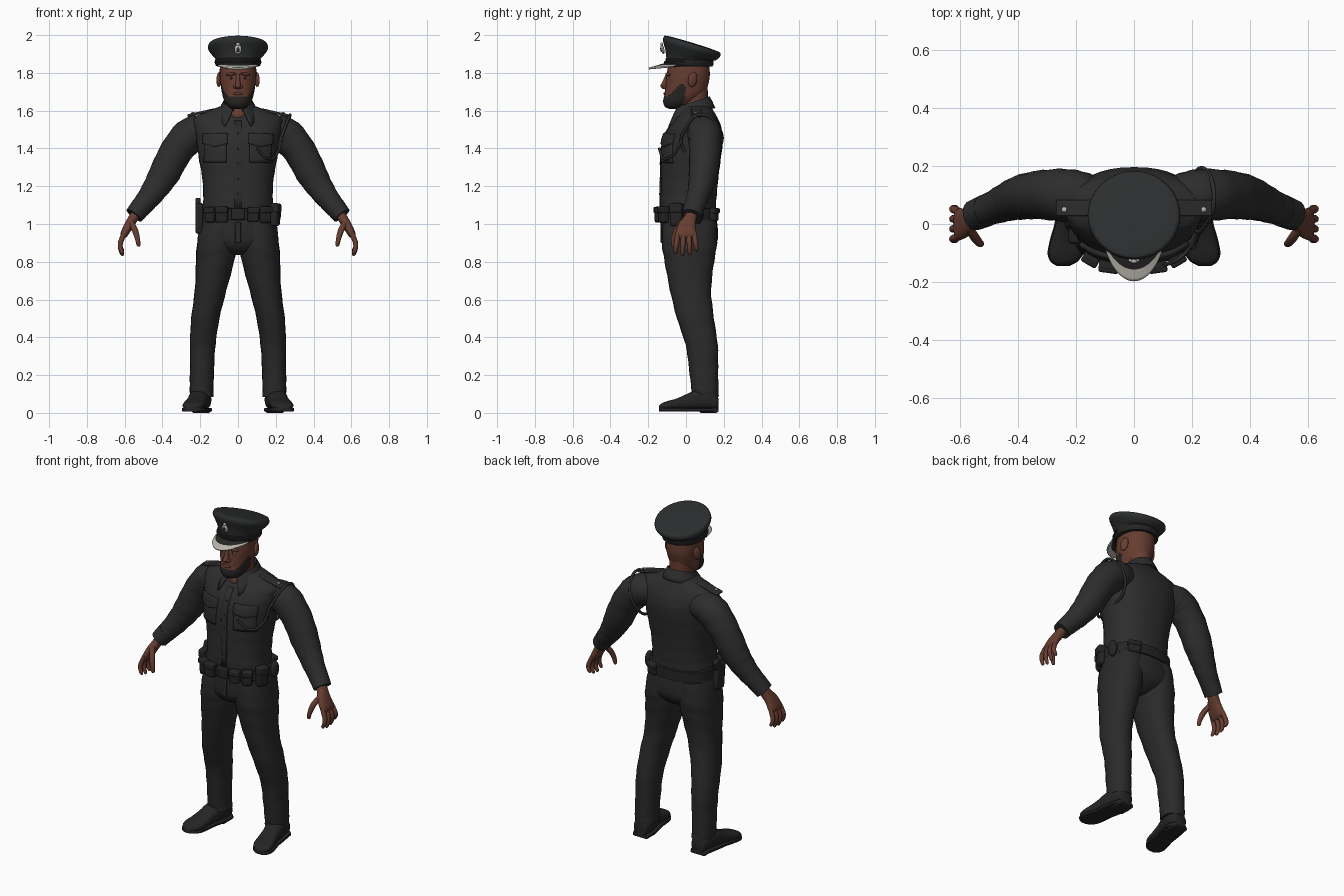
import bpy, bmesh, math
from mathutils import Vector, Matrix
from mathutils.bvhtree import BVHTree

if "Cube" in bpy.data.objects:
    bpy.data.objects.remove(bpy.data.objects["Cube"])


def material(name, rgb):
    m = bpy.data.materials.new(name)
    m.diffuse_color = (*rgb, 1)
    m.use_nodes = True
    m.node_tree.nodes["Principled BSDF"].inputs["Base Color"].default_value = m.diffuse_color
    return m


SHIRT = material("shirt charcoal", (.026, .026, .027))
PANTS = material("trouser charcoal", (.023, .023, .024))
HAT = material("cap charcoal", (.025, .027, .028))
LEATHER = material("black leather", (.018, .018, .019))
SKIN = material("brown skin", (.135, .047, .030))
BEARD = material("black beard", (.020, .018, .017))
SILVER = material("silver", (.50, .48, .43))
EYE = material("eye white", (.45, .40, .36))


def mesh_object(name, verts, faces, mat):
    bm = bmesh.new()
    vs = [bm.verts.new(v) for v in verts]
    for f in faces:
        bm.faces.new([vs[i] for i in f])
    bmesh.ops.recalc_face_normals(bm, faces=bm.faces)
    me = bpy.data.meshes.new(name)
    bm.to_mesh(me)
    bm.free()
    me.materials.append(mat)
    ob = bpy.data.objects.new(name, me)
    bpy.context.collection.objects.link(ob)
    return ob


def smooth_rows(rows, steps):
    """Catmull-Rom interpolation of tuples of numbers."""
    out = []
    for i in range(len(rows) - 1):
        a, b, c, d = rows[max(i - 1, 0)], rows[i], rows[i + 1], rows[min(i + 2, len(rows) - 1)]
        for s in range(steps):
            t = s / steps
            out.append([.5 * (2 * q + (r - p) * t + (2 * p - 5 * q + 4 * r - w) * t * t
                              + (3 * q - p - 3 * r + w) * t ** 3) for p, q, r, w in zip(a, b, c, d)])
    return out + [list(rows[-1])]


def loft(name, rows, mat, mode="z", n=2.0, segs=24, steps=4, sx=1, wrinkle=0):
    """Rows are x, y, z, radius u, radius v and an optional tilt in degrees."""
    rows = smooth_rows(rows, steps)
    verts = []
    for i, r in enumerate(rows):
        c = Vector(r[:3])
        tilt = math.radians(r[5]) if len(r) > 5 else 0
        ref = Vector((0, 1, 0))
        if mode == "path":
            t = (Vector(rows[min(i + 1, len(rows) - 1)][:3]) - Vector(rows[max(i - 1, 0)][:3])).normalized()
        elif mode == "y":
            t, ref = Vector((0, -1, 0)), Vector((0, 0, 1))
        else:
            t = Vector((0, math.sin(tilt), math.cos(tilt)))
        v = (ref - t * ref.dot(t)).normalized()
        u = v.cross(t)
        for k in range(segs):
            a = math.tau * k / segs
            ca, sa = math.cos(a), math.sin(a)
            w = 1 + wrinkle * math.sin(1.9 * i + 2.5 * math.cos(a + .4))
            p = c + u * (max(r[3], .001) * w * math.copysign(abs(ca) ** (2 / n), ca)) \
                + v * (max(r[4], .001) * w * math.copysign(abs(sa) ** (2 / n), sa))
            verts.append((p.x * sx, p.y, p.z))
    faces = [(i * segs + k, i * segs + (k + 1) % segs, (i + 1) * segs + (k + 1) % segs, (i + 1) * segs + k)
             for i in range(len(rows) - 1) for k in range(segs)]
    faces += [tuple(range(segs)), tuple(range(len(verts) - segs, len(verts)))]
    return mesh_object(name, verts, faces, mat)


def depth(rows):
    """Turns z, half width, front y, back y into loft rows."""
    return [(0, (f + b) / 2, z, rx, (b - f) / 2) for z, rx, f, b in rows]


def box(name, loc, size, mat, rot=(0, 0, 0), bevel=.012):
    bpy.ops.mesh.primitive_cube_add(size=1, location=loc, rotation=[math.radians(a) for a in rot])
    ob = bpy.context.object
    ob.name, ob.scale = name, size
    bpy.ops.object.transform_apply(location=False, rotation=False, scale=True)
    ob.data.materials.append(mat)
    mod = ob.modifiers.new("bevel", "BEVEL")
    mod.width, mod.segments = bevel, 3
    return ob


def ball(name, loc, size, mat, rot=(0, 0, 0)):
    bpy.ops.mesh.primitive_uv_sphere_add(segments=20, ring_count=12, radius=1, location=loc,
                                         rotation=[math.radians(a) for a in rot])
    ob = bpy.context.object
    ob.name, ob.scale = name, size
    ob.data.materials.append(mat)
    return ob


def cord(name, pts, radius, mat, cyclic=False):
    pts = [Vector(p) for p in pts]
    cu = bpy.data.curves.new(name, "CURVE")
    cu.dimensions, cu.bevel_depth, cu.bevel_resolution = "3D", radius, 2
    sp = cu.splines.new("BEZIER")
    sp.bezier_points.add(len(pts) - 1)
    for b, p in zip(sp.bezier_points, pts):
        b.co, b.handle_left_type, b.handle_right_type = p, "AUTO", "AUTO"
    sp.use_cyclic_u = cyclic
    cu.materials.append(mat)
    ob = bpy.data.objects.new(name, cu)
    bpy.context.collection.objects.link(ob)


def grid(name, cols, rows, fn, mat, thick):
    verts = [fn(i / cols, j / rows) for j in range(rows + 1) for i in range(cols + 1)]
    w = cols + 1
    faces = [(j * w + i, j * w + i + 1, (j + 1) * w + i + 1, (j + 1) * w + i)
             for j in range(rows) for i in range(cols)]
    ob = mesh_object(name, verts, faces, mat)
    mod = ob.modifiers.new("thickness", "SOLIDIFY")
    mod.thickness, mod.offset = thick, 0
    return ob


# Shirt body and pelvis
torso = loft("shirt_body", depth([
    (1.03, .188, -.125, .158), (1.08, .188, -.135, .158), (1.15, .184, -.135, .162), (1.25, .190, -.132, .172),
    (1.35, .208, -.132, .185), (1.45, .222, -.118, .196), (1.52, .235, -.085, .185), (1.565, .230, -.05, .165),
    (1.592, .175, -.03, .15), (1.617, .11, -.02, .135), (1.63, .075, -.01, .125)]),
    SHIRT, n=2.3, segs=40, wrinkle=.006)
loft("trouser_seat", depth([(.835, .03, -.05, .08), (.86, .10, -.10, .13), (.90, .185, -.125, .162),
                            (.95, .211, -.13, .170), (1.05, .195, -.13, .160)]), PANTS, n=2.3, segs=36)
tree = BVHTree.FromPolygons([v.co for v in torso.data.vertices], [p.vertices for p in torso.data.polygons])


def patch(name, x0, x1, top, bottom, thick, point=0):
    """Cloth panel laid on the shirt front."""
    def fn(u, v):
        x = x0 + (x1 - x0) * u
        z = top + (bottom - point * (1 - abs(2 * u - 1)) - top) * v
        hit = tree.ray_cast(Vector((x, -1, z)), Vector((0, 1, 0)))[0]
        return (x, hit.y if hit else 0, z)
    grid(name, 10, 8, fn, SHIRT, thick * 2)


patch("button_placket", -.018, .018, 1.545, 1.09, .006)
for z in (1.48, 1.40, 1.32, 1.24, 1.16):
    y = tree.ray_cast(Vector((0, -1, z)), Vector((0, 1, 0)))[0].y
    ball("shirt_button", (0, y - .006, z), (.006, .003, .006), LEATHER)

for sx, side in ((1, "left_"), (-1, "right_")):
    # Chest pockets and shoulder straps
    patch(side + "chest_pocket", .06 * sx, .175 * sx, 1.455, 1.325, .009)
    patch(side + "pocket_flap", .055 * sx, .18 * sx, 1.475, 1.425, .015, .018)
    box(side + "shoulder_strap", (.195 * sx, .055, 1.590), (.15, .055, .014), SHIRT, (0, 13 * sx, 0), .005)
    ball(side + "strap_star", (.24 * sx, .05, 1.589), (.009, .009, .004), SILVER, (0, 13 * sx, 0))
    # Sleeves
    loft(side + "sleeve", [(.15, .09, 1.49, .075, .08), (.20, .095, 1.49, .088, .09), (.26, .10, 1.465, .092, .09),
                           (.33, .10, 1.38, .086, .083), (.385, .092, 1.275, .082, .077), (.43, .078, 1.20, .071, .067),
                           (.48, .058, 1.13, .060, .058), (.545, .032, 1.052, .048, .050)],
         SHIRT, "path", sx=sx, wrinkle=.018)
    loft(side + "cuff", [(.508, .047, 1.098, .055, .056), (.55, .030, 1.045, .050, .053)], SHIRT, "path", sx=sx)
    # Hands
    loft(side + "palm", [(.53, .035, 1.07, .027, .032), (.555, .022, 1.03, .026, .033), (.582, .004, .985, .024, .048),
                         (.603, 0, .945, .020, .055), (.610, 0, .925, .010, .045)], SKIN, "path", n=2.4, sx=sx)
    for k, y in enumerate((.043, .015, -.014, -.043)):
        d = (.022, .004, 0, .010)[k]
        loft(side + "finger", [(.600, y, .955, .013, .013), (.621, y * 1.15, .905, .0135, .0135),
                               (.622, y * 1.25, .868 + d / 2, .012, .012), (.612, y * 1.3, .838 + d, .009, .009),
                               (.609, y * 1.3, .831 + d, .002, .002)], SKIN, "path", segs=12, sx=sx)
    loft(side + "thumb", [(.568, -.015, 1.01, .015, .018), (.545, -.050, .965, .016, .016),
                          (.532, -.066, .92, .013, .013), (.526, -.068, .888, .010, .010),
                          (.525, -.068, .88, .002, .002)], SKIN, "path", segs=12, sx=sx)
    # Trouser legs
    loft(side + "trouser_leg", [(.19, .103, .085, .062, .070), (.193, .100, .13, .063, .072), (.190, .092, .25, .064, .078),
                                (.187, .083, .36, .068, .085), (.173, .050, .50, .075, .098),
                                (.145, .024, .65, .084, .109), (.122, .018, .80, .101, .131),
                                (.112, .018, .90, .105, .146), (.10, .018, 1.02, .095, .14)],
         PANTS, n=2.2, sx=sx, wrinkle=.015)
    # Shoes
    stations = [(.172, .030, .075), (.16, .045, .10), (.11, .056, .125), (.05, .055, .12), (0, .053, .098),
                (-.05, .058, .076), (-.10, .058, .062), (-.13, .042, .050), (-.144, .018, .036)]
    place = lambda y: .195 + .048 * max(0, (.12 - y) / .26)
    loft(side + "shoe", [(place(y), y, (t + .015) / 2, rx, (t - .015) / 2) for y, rx, t in stations],
         LEATHER, "y", n=2.5, sx=sx)
    loft(side + "sole", [(place(y), y, .017, rx + .004, .010) for y, rx, t in stations], LEATHER, "y", n=6, sx=sx)
    box(side + "heel", (.195 * sx, .12, .012), (.10, .10, .024), LEATHER, bevel=.01)
    # Face details
    ball(side + "ear", (.100 * sx, .035, 1.765), (.013, .025, .040), SKIN, (-12, 0, 18 * sx))
    ball(side + "eye", (.036 * sx, -.090, 1.772), (.014, .012, .007), EYE)
    ball(side + "iris", (.036 * sx, -.1005, 1.772), (.006, .003, .006), BEARD)
    ball(side + "brow", (.038 * sx, -.094, 1.793), (.028, .013, .008), SKIN, (0, 8 * sx, 18 * sx))
    ball(side + "nostril", (.014 * sx, -.112, 1.727), (.011, .014, .010), SKIN)

# Head, bearded along the jaw, with neck
head = loft("head", depth([(1.608, .025, -.085, -.03), (1.622, .052, -.112, 0), (1.65, .072, -.121, .055),
                           (1.69, .084, -.113, .10), (1.74, .092, -.108, .118), (1.79, .097, -.103, .126),
                           (1.86, .095, -.09, .122)]), SKIN, n=2.15, segs=56, steps=8)
head.data.materials.append(BEARD)
for p in head.data.polygons:
    c = p.center
    limit = 1.672 + .068 * min(1, max(0, (c.y + .10) / .07))
    if c.z < limit and c.y < -.005 - .5 * max(0, 1.66 - c.z):
        p.material_index = 1
loft("neck", [(0, .015, 1.545, .05, .062), (0, .022, 1.58, .058, .075), (0, .04, 1.63, .064, .074),
              (0, .045, 1.72, .066, .07)], SKIN)
loft("nose", [(0, -.095, 1.795, .010, .012), (0, -.108, 1.755, .012, .016), (0, -.116, 1.73, .016, .020),
              (0, -.110, 1.715, .010, .012)], SKIN)
ball("lips", (0, -.111, 1.690), (.026, .009, .008), SKIN)


# Folded collar, longest at its front points
def collar(u, v):
    a = math.radians(-163 + 326 * u)
    w = abs(2 * u - 1) ** 4
    x, y = math.sin(a), math.cos(a)
    top = 1.672 - .055 * (1 - y) / 2
    if v < .4:
        r, z = .072, top - .05 * (1 - v / .4)
    else:
        f = (v - .4) / .6
        r, z = .078 + .026 * f, top - (.058 + .045 * w) * f
        x += math.copysign(.38 * w * f, x)
    return (x * r, .043 + y * r * 1.05 - .03 * w * v, z)


grid("collar", 36, 5, collar, SHIRT, .007)

# Lanyard around the left shoulder
cord("shoulder_lanyard", [(.275, .075, 1.578), (.245, -.005, 1.50), (.212, -.02, 1.41), (.195, .08, 1.34),
                          (.215, .18, 1.41), (.255, .175, 1.51)], .008, SHIRT, True)
cord("lanyard_end", [(.23, -.02, 1.45), (.205, -.065, 1.37), (.16, -.115, 1.345), (.10, -.143, 1.40)], .007, SHIRT)

# Duty belt with buckle, pouches and holster
loft("duty_belt", [(0, .013, z, .201 + d, .158 + d) for z, d in
                   ((1.02, -.012), (1.022, 0), (1.082, 0), (1.084, -.012))], LEATHER, n=2.3, segs=40, steps=1)
box("belt_buckle", (0, -.149, 1.052), (.07, .018, .06), LEATHER, bevel=.006)
for x, y, w, h, turn in ((-.085, -.143, .065, .085, -8), (.08, -.143, .06, .08, 8), (.145, -.118, .055, .09, 30),
                         (-.145, -.118, .055, .085, -30), (.195, -.05, .065, .12, 72), (.12, .145, .07, .07, 160)):
    box("belt_pouch", (x, y, 1.05), (w, .042, h), LEATHER, (0, 0, turn))
    box("pouch_flap", (x * 1.02, y * 1.02, 1.05 + h * .28), (w + .004, .046, h * .4), LEATHER, (0, 0, turn), .008)
box("holster", (-.205, -.02, 1.03), (.042, .085, .16), LEATHER, (6, 0, 0), .014)
box("pistol_grip", (-.212, .005, 1.105), (.028, .045, .06), LEATHER, (-20, 0, 0), .008)
box("trouser_fly", (0, -.128, .955), (.03, .012, .11), PANTS, bevel=.004)
ball("radio", (.205, .06, 1.05), (.022, .032, .05), LEATHER)

# Peaked cap
loft("cap_crown", [(0, .018, 1.835, .112, .118, 0), (0, .018, 1.872, .118, .123, 5), (0, .024, 1.895, .136, .137, 12),
                   (0, .028, 1.927, .158, .156, 16), (0, .032, 1.944, .157, .157, 17), (0, .034, 1.954, .145, .146, 17),
                   (0, .035, 1.958, .08, .08, 17), (0, .035, 1.959, .004, .004, 17)], HAT, segs=48)
loft("cap_band", [(0, .018, z, .116 + d, .122 + d, 2) for z, d in ((1.838, 0), (1.842, .004), (1.87, .006), (1.874, 0))],
     LEATHER, segs=48, steps=1)


def visor(u, v):
    a = math.radians(-82 + 164 * u)
    c = math.cos(a)
    return (.110 * math.sin(a), .018 - .112 * c - .102 * c * v, 1.853 - .006 * (1 - c) - v * (.024 * c + .006))


peak = grid("cap_visor", 32, 10, visor, LEATHER, .009)
peak.data.materials.append(SILVER)
for i, p in enumerate(peak.data.polygons):
    if i // 32 in (6, 7, 8, 9) and 2 < i % 32 < 29:
        p.material_index = 1
cord("cap_strap", [(.122 * math.sin(a), .016 - .128 * math.cos(a), 1.857) for a in
                   [math.radians(d) for d in range(-80, 81, 20)]], .005, LEATHER)
ball("cap_badge", (0, -.124, 1.925), (.020, .009, .026), SILVER, (12, 0, 0))
ball("cap_badge_top", (0, -.129, 1.952), (.011, .007, .009), SILVER)
ball("cap_badge_center", (0, -.132, 1.922), (.009, .004, .012), HAT, (12, 0, 0))

# Smooth shading with sharp edges kept
bpy.ops.object.select_all(action="DESELECT")
for ob in bpy.context.scene.objects:
    if ob.type == "MESH":
        ob.select_set(True)
        bpy.context.view_layer.objects.active = ob
bpy.ops.object.shade_smooth_by_angle(angle=math.radians(45))
